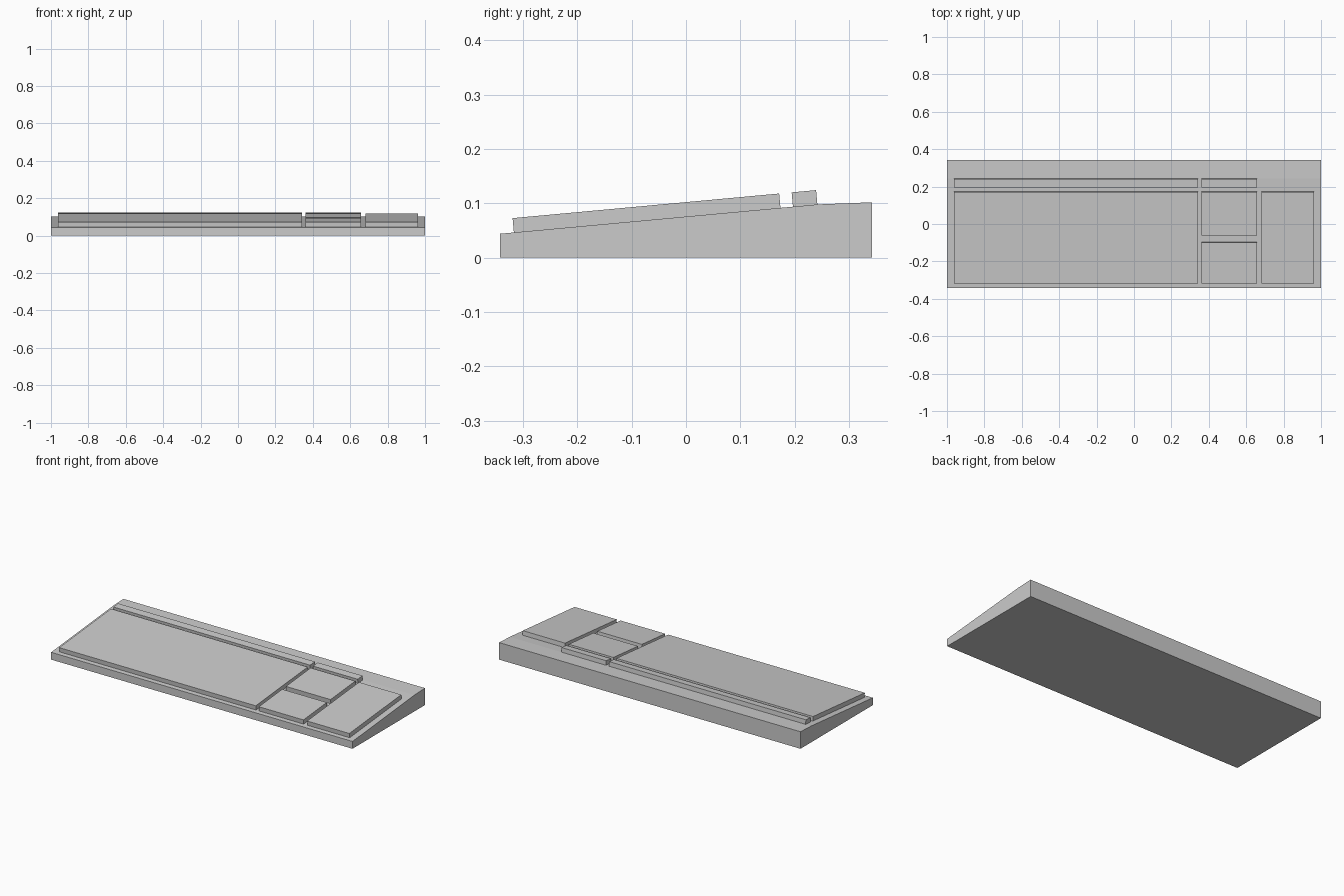
import bpy, math
from mathutils import Vector

if "Cube" in bpy.data.objects:
    bpy.data.objects.remove(bpy.data.objects["Cube"])

# Sloped deck line shared by the case and the key blocks
FRONT = Vector((-0.343, 0.044))
CREASE = Vector((0.242, 0.098))
ALONG = (CREASE - FRONT).normalized()
NORMAL = Vector((-ALONG.y, ALONG.x))
KEY_HEIGHT = 0.0265


def extrude_profile(name, profile, x0, x1):
    """Solid made by sweeping a (y, z) profile from x0 to x1."""
    n = len(profile)
    verts = [(x, p[0], p[1]) for x in (x0, x1) for p in profile]
    faces = [tuple(reversed(range(n))), tuple(range(n, 2 * n))]
    faces += [(i, (i + 1) % n, n + (i + 1) % n, n + i) for i in range(n)]
    mesh = bpy.data.meshes.new(name)
    mesh.from_pydata(verts, [], faces)
    obj = bpy.data.objects.new(name, mesh)
    bpy.context.collection.objects.link(obj)
    return obj


def key_block(name, x0, x1, y0, y1):
    """Slab standing square on the sloped deck between y0 and y1."""
    a, b = (FRONT + ALONG * ((y - FRONT.x) / ALONG.x) for y in (y0, y1))
    up = NORMAL * KEY_HEIGHT
    extrude_profile(name, [a, b, b + up, a + up], x0, x1)


# Wedge-shaped case with a flatter strip at the back
extrude_profile("keyboard_case",
                [(-0.343, 0), (0.343, 0), (0.343, 0.102), CREASE, FRONT], -1, 1)

# Key groups
key_block("main_keys", -0.963, 0.342, -0.317, 0.174)
key_block("function_keys", -0.963, 0.342, 0.197, 0.242)
key_block("system_keys", 0.362, 0.658, 0.197, 0.242)
key_block("navigation_keys", 0.362, 0.658, -0.06, 0.174)
key_block("arrow_keys", 0.362, 0.658, -0.317, -0.096)
key_block("number_pad", 0.683, 0.963, -0.317, 0.174)
